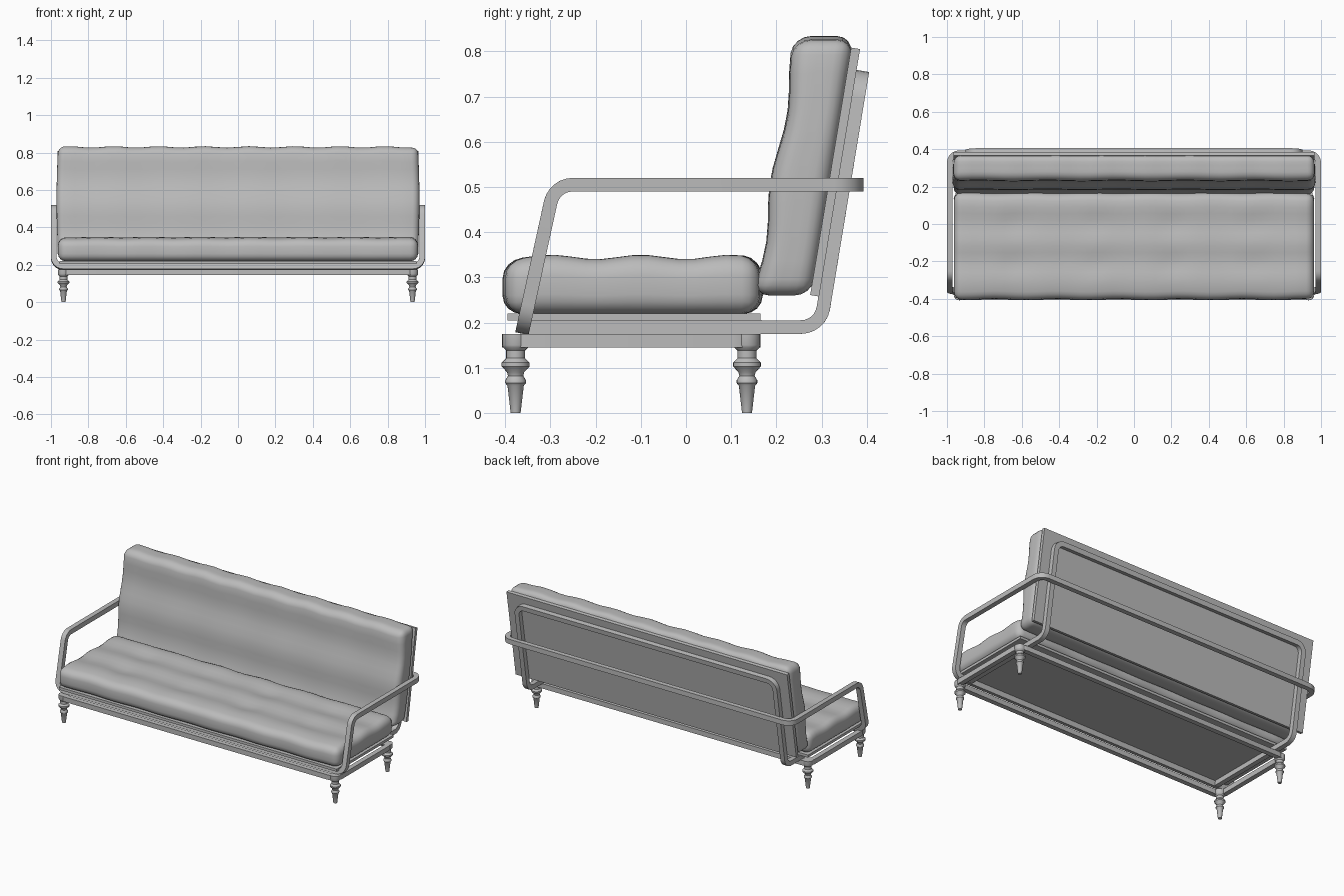
import bpy, bmesh
from math import pi, sin, cos, tan, radians
from mathutils import Vector, Matrix

cube = bpy.data.objects.get("Cube")
if cube:
    bpy.data.objects.remove(cube, do_unlink=True)

GREY = (0.5, 0.5, 0.5, 1.0)
grey = bpy.data.materials.new("plain_grey")
grey.use_nodes = True
grey.diffuse_color = GREY
grey.node_tree.nodes["Principled BSDF"].inputs["Base Color"].default_value = GREY


def finish(name, bm, mirror=False, angle=35):
    """Turn a bmesh into a shaded object, optionally mirrored across x = 0."""
    bmesh.ops.recalc_face_normals(bm, faces=bm.faces)
    mesh = bpy.data.meshes.new(name)
    bm.to_mesh(mesh)
    bm.free()
    mesh.materials.append(grey)
    ob = bpy.data.objects.new(name, mesh)
    bpy.context.collection.objects.link(ob)
    bpy.ops.object.select_all(action='DESELECT')
    ob.select_set(True)
    bpy.context.view_layer.objects.active = ob
    bpy.ops.object.shade_smooth_by_angle(angle=radians(angle))
    if mirror:
        mod = ob.modifiers.new("mirror", 'MIRROR')
        mod.use_clip = True
    return ob


def fillet(points, radius, steps=6):
    """Round every inner corner of a polyline with an arc."""
    pts = [Vector(p) for p in points]
    out = [pts[0]]
    for a, b, c in zip(pts, pts[1:], pts[2:]):
        u, v = (a - b).normalized(), (c - b).normalized()
        half = u.angle(v) / 2
        mid = (u + v).normalized()
        centre = b + mid * (radius / sin(half))
        start = b + u * (radius / tan(half)) - centre
        end = b + v * (radius / tan(half)) - centre
        turn = start.rotation_difference(end)
        axis, total = turn.to_axis_angle()
        for i in range(steps + 1):
            out.append(centre + Matrix.Rotation(total * i / steps, 3, axis) @ start)
    out.append(pts[-1])
    return out


def bar(name, points, radius, up=(0, 0, 1), cap_end=False, half=0.015):
    """Sweep a square section along a rounded path, mirrored to both sides."""
    path = fillet(points, radius)
    bm = bmesh.new()
    up = Vector(up).normalized()
    last, prev = None, None
    for i, p in enumerate(path):
        t = (path[min(i + 1, len(path) - 1)] - path[max(i - 1, 0)])
        if 0 < i < len(path) - 1:
            t = (path[i + 1] - p).normalized() + (p - path[i - 1]).normalized()
        t.normalize()
        if prev is not None:
            up = prev.rotation_difference(t) @ up
        side = t.cross(up).normalized()
        ring = [bm.verts.new(p + side * half * a + up * half * b)
                for a, b in ((-1, -1), (1, -1), (1, 1), (-1, 1))]
        if last:
            for k in range(4):
                bm.faces.new((last[k], last[k - 1], ring[k - 1], ring[k]))
        last, prev = ring, t
    if cap_end:
        bm.faces.new(last)
    return finish(name, bm, mirror=True)


def box(size, centre):
    bm = bmesh.new()
    bmesh.ops.create_cube(bm, size=1)
    bmesh.ops.scale(bm, vec=size, verts=bm.verts)
    bmesh.ops.translate(bm, vec=centre, verts=bm.verts)
    return bm


def cushion(name, size, centre, radius, cuts, shape):
    """Rounded box, sliced for resolution, then moved by a shaping rule."""
    bm = box(size, centre)
    bmesh.ops.bevel(bm, geom=list(bm.edges), offset=radius, segments=4,
                    profile=0.5, affect='EDGES')
    for axis in range(3):
        normal = Vector((axis == 0, axis == 1, axis == 2))
        inner = size[axis] - 2 * radius
        for i in range(1, cuts[axis]):
            co = Vector(centre) + normal * inner * (i / cuts[axis] - 0.5)
            bmesh.ops.bisect_plane(bm, geom=bm.verts[:] + bm.edges[:] + bm.faces[:],
                                   plane_co=co, plane_no=normal)
    for v in bm.verts:
        v.co = shape(v.co.copy())
    return finish(name, bm, angle=60)


# Turned legs
LEG = [(0, 0), (0.011, 0), (0.018, 0.06), (0.023, 0.066), (0.023, 0.072),
       (0.017, 0.082), (0.019, 0.09), (0.031, 0.103), (0.031, 0.111),
       (0.021, 0.121), (0.021, 0.138), (0.028, 0.145), (0.03, 0.15),
       (0.03, 0.175), (0, 0.175)]
for side, x in (("left", 0.933), ("right", -0.933)):
    for end, y in (("front", -0.377), ("back", 0.135)):
        bm = bmesh.new()
        verts = [bm.verts.new((r, 0, z)) for r, z in LEG]
        edges = [bm.edges.new(pair) for pair in zip(verts, verts[1:])]
        bmesh.ops.spin(bm, geom=verts + edges, cent=(0, 0, 0), axis=(0, 0, 1),
                       angle=2 * pi, steps=20)
        bmesh.ops.remove_doubles(bm, verts=bm.verts, dist=0.0001)
        bmesh.ops.translate(bm, vec=(x, y, 0), verts=bm.verts)
        finish(f"{end}_{side}_leg", bm)

# Bar frames: base loop, arm loop and back loop
bar("base_frame", [(0, 0.15, 0.16), (0.948, 0.15, 0.16),
                   (0.948, -0.392, 0.16), (0, -0.392, 0.16)], 0.045)
bar("arm_frame", [(0, 0.378, 0.505), (0.985, 0.378, 0.505),
                  (0.985, -0.291, 0.505), (0.985, -0.36, 0.19),
                  (0, -0.36, 0.19)], 0.05)
bar("back_frame", [(0, 0.388, 0.742), (0.887, 0.388, 0.742),
                   (0.887, 0.297, 0.19), (0.887, -0.36, 0.19)], 0.05,
    up=(0, 0.165, 1), cap_end=True)

# Seat board and leaning back board
finish("seat_board", box((1.91, 0.56, 0.016), (0, -0.115, 0.212)))
bm = box((1.93, 0.02, 0.555), (0, 0, 0))
bmesh.ops.rotate(bm, matrix=Matrix.Rotation(radians(-9.4), 3, 'X'), verts=bm.verts)
bmesh.ops.translate(bm, vec=(0, 0.33, 0.533), verts=bm.verts)
finish("back_board", bm)


# Soft seat cushion with shallow tufting
def shape_seat(p):
    top = max(0, (p.z - 0.22) / 0.125)
    p.z += top * (0.005 * cos(10 * pi * (p.y - 0.1)) + 0.002 * sin(23 * p.x))
    for x in (-0.64, -0.21, 0.21, 0.64):
        for y in (-0.22, 0):
            d2 = (p.x - x) ** 2 + (p.y - y) ** 2
            p.z -= 0.006 * top * max(0, 1 - d2 / 0.006)
    p.y += 0.003 * sin(19 * p.x) * (p.y + 0.118) / 0.29
    return p


cushion("seat_cushion", (1.925, 0.57, 0.124), (0, -0.118, 0.281), 0.042,
        (32, 14, 2), shape_seat)


# Soft back cushion leaning with the board
def shape_back(p):
    front = (0.278 - p.y) / 0.125
    up = (p.z - 0.26) / 0.565
    p.x *= 1 + 0.008 * sin(pi * up)
    p.y += 0.165 * (p.z - 0.26)
    p.y -= front * (0.007 * cos(4 * pi * (up - 0.45)) + 0.002 * sin(17 * p.x))
    p.z += max(0, up - 0.5) * 2 * (0.004 * sin(26 * p.x) + 0.005)
    return p


cushion("back_cushion", (1.925, 0.125, 0.565), (0, 0.2155, 0.5425), 0.036,
        (32, 3, 12), shape_back)
